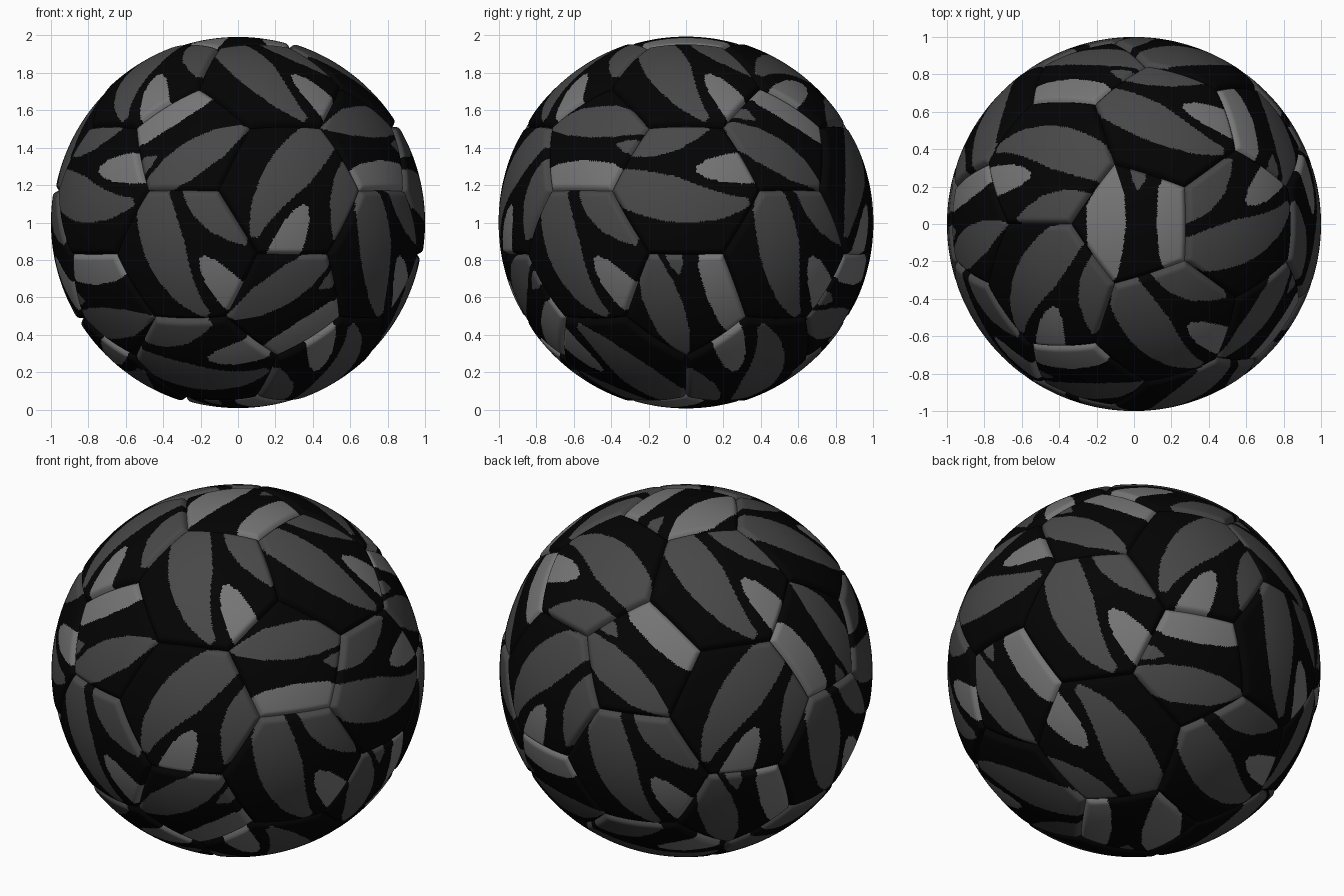
import bpy, math
from mathutils import Vector

if "Cube" in bpy.data.objects:
    bpy.data.objects.remove(bpy.data.objects["Cube"])

N = 34                      # rings of triangles per panel
EDGE = 0.4036               # panel edge length for a ball of radius 1


def material(name, v):
    m = bpy.data.materials.new(name)
    m.diffuse_color = (v, v, v, 1)
    m.use_nodes = True
    m.node_tree.nodes["Principled BSDF"].inputs["Base Color"].default_value = m.diffuse_color
    return m


MATS = [material("black", 0.001), material("dark_grey", 0.065), material("light_grey", 0.18)]
BLACK, DARK, LIGHT = 0, 1, 2

# stripe outlines in the plane of a panel (first corner of the spot at 300 degrees)
SPOT = [(0.225, -0.31), (0.32, -0.15), (0.25, -0.08), (0.18, -0.02), (0.12, 0.01),
        (0.09, -0.01), (0.095, -0.07), (0.12, -0.15), (0.17, -0.24)]
LONG_STRIPE = [(-0.21, 0.37), (-0.08, 0.37), (-0.03, 0.24), (0.02, 0.08), (0.045, -0.08),
               (0.085, -0.22), (0.12, -0.30), (0.10, -0.33), (0.05, -0.31), (-0.05, -0.23),
               (-0.14, -0.11), (-0.20, 0.01), (-0.235, 0.14), (-0.25, 0.24)]
SHORT_STRIPE = [(-0.01, 0.37), (0.22, 0.37), (0.36, 0.12), (0.34, 0.05), (0.25, 0.08),
                (0.15, 0.13), (0.06, 0.22)]
# pentagon: band along the lower edge, a lens above the middle, a small notch at one end
BAND = [(-0.30, -0.30), (0.30, -0.30), (0.24, -0.15), (0.18, -0.125), (0.0, -0.115),
        (-0.16, -0.13), (-0.24, -0.16)]
POLE_LENS = [(0.36, 0.12), (0.15, 0.05), (0.0, 0.04), (-0.15, 0.06), (-0.28, 0.09),
             (-0.33, 0.13), (-0.12, 0.245), (0.1, 0.25)]
SIDE_LENS = [(0.36, 0.07), (0.15, 0.02), (0.0, 0.01), (-0.15, 0.03), (-0.28, 0.07),
             (-0.33, 0.11), (-0.12, 0.19), (0.1, 0.21), (0.22, 0.19)]
NOTCH = [(0.17, -0.02), (0.23, -0.06), (0.36, -0.07), (0.36, 0.03), (0.23, 0.01)]


def inside(poly, x, y):
    hit = False
    for (x1, y1), (x2, y2) in zip(poly, poly[1:] + poly[:1]):
        if (y1 > y) != (y2 > y) and x < x1 + (y - y1) * (x2 - x1) / (y2 - y1):
            hit = not hit
    return hit


def panel(name, sides, elev, az, phase, turn, pole=False):
    """One puffed panel; phase = angle of a corner, turn = rotation of its stripes."""
    e, a = math.radians(elev), math.radians(az)
    n = Vector((math.cos(e) * math.cos(a), math.cos(e) * math.sin(a), math.sin(e)))
    right = Vector((-math.sin(a), math.cos(a), 0))
    up = n.cross(right)
    rad = EDGE / (2 * math.sin(math.pi / sides))
    apothem = rad * math.cos(math.pi / sides)
    height = math.sqrt(1 - rad * rad)
    top = 1.0 if sides == 6 else 0.992
    corners = []
    for k in range(sides + 1):
        t = math.radians(phase) + k * math.tau / sides
        corners.append(Vector((rad * math.cos(t), rad * math.sin(t))))

    # triangular grid pushed out to the ball, dipping into a seam at the rim
    flat, verts = [], []
    for i in range(N + 1):
        gap = (1 - i / N) * apothem
        r = top - (top - 0.972) * max(0, 1 - gap / 0.032) ** 2
        for s in range(sides):
            for j in range(max(i, 1)):
                if i == 0 and s:
                    continue
                f = j / i if i else 0
                p = corners[s].lerp(corners[s + 1], f) * (i / N)
                flat.append(p)
                d = (n * height + right * p.x + up * p.y).normalized()
                verts.append(d * r + Vector((0, 0, 1)))

    def vid(i, j):
        return 0 if i == 0 else 1 + sides * i * (i - 1) // 2 + j % (sides * i)

    faces = []
    for i in range(1, N + 1):
        for s in range(sides):
            for j in range(i):
                b = vid(i, s * i + j + 1)
                c = vid(i - 1, s * (i - 1) + j)
                faces.append((vid(i, s * i + j), b, c))
                if j < i - 1:
                    faces.append((c, b, vid(i - 1, s * (i - 1) + j + 1)))

    me = bpy.data.meshes.new(name)
    me.from_pydata(verts, [], faces)
    for m in MATS:
        me.materials.append(m)
    ct, st = math.cos(math.radians(-turn)), math.sin(math.radians(-turn))
    if sides == 6:
        shapes = [(SPOT, LIGHT), (LONG_STRIPE, DARK), (SHORT_STRIPE, DARK)]
    else:
        shapes = [(BAND, LIGHT), (POLE_LENS, LIGHT) if pole else (SIDE_LENS, DARK),
                  (NOTCH, DARK)]
    for poly, f in zip(me.polygons, faces):
        p = (flat[f[0]] + flat[f[1]] + flat[f[2]]) / 3
        x, y = p.x * ct - p.y * st, p.x * st + p.y * ct
        poly.use_smooth = True
        poly.material_index = next((m for s, m in shapes if inside(s, x, y)), BLACK)
    bpy.context.collection.objects.link(bpy.data.objects.new(name, me))


# hexagon rows: elevation, first azimuth, corner angle where each spot starts
HEX_ROWS = [(52.6226, 0, (300, 180, 300, 300, 300)),
            (10.8123, 0, (0, 240, 240, 0, 240)),
            (-10.8123, 36, (300, 300, 300, 300, 300)),
            (-52.6226, 36, (120, 0, 0, 0, 120))]
for elev, first, spots in HEX_ROWS:
    for k, spot in enumerate(spots):
        panel("hexagon_panel", 6, elev, first + 72 * k, 0, spot - 300)

# pentagon rows: elevation, first azimuth, corner angle, direction of each band
PENT_ROWS = [(26.5651, 36, 90, (54, 54, 198, 126, 270)),
             (-26.5651, 0, 270, (18, 90, 18, 90, 306))]
for elev, first, phase, bands in PENT_ROWS:
    for k, band in enumerate(bands):
        panel("pentagon_panel", 5, elev, first + 72 * k, phase, band + 90)

# top and bottom pentagons with two light patches
panel("top_panel", 5, 90, -90, 36, 90, True)
panel("bottom_panel", 5, -90, -90, 0, 126, True)
